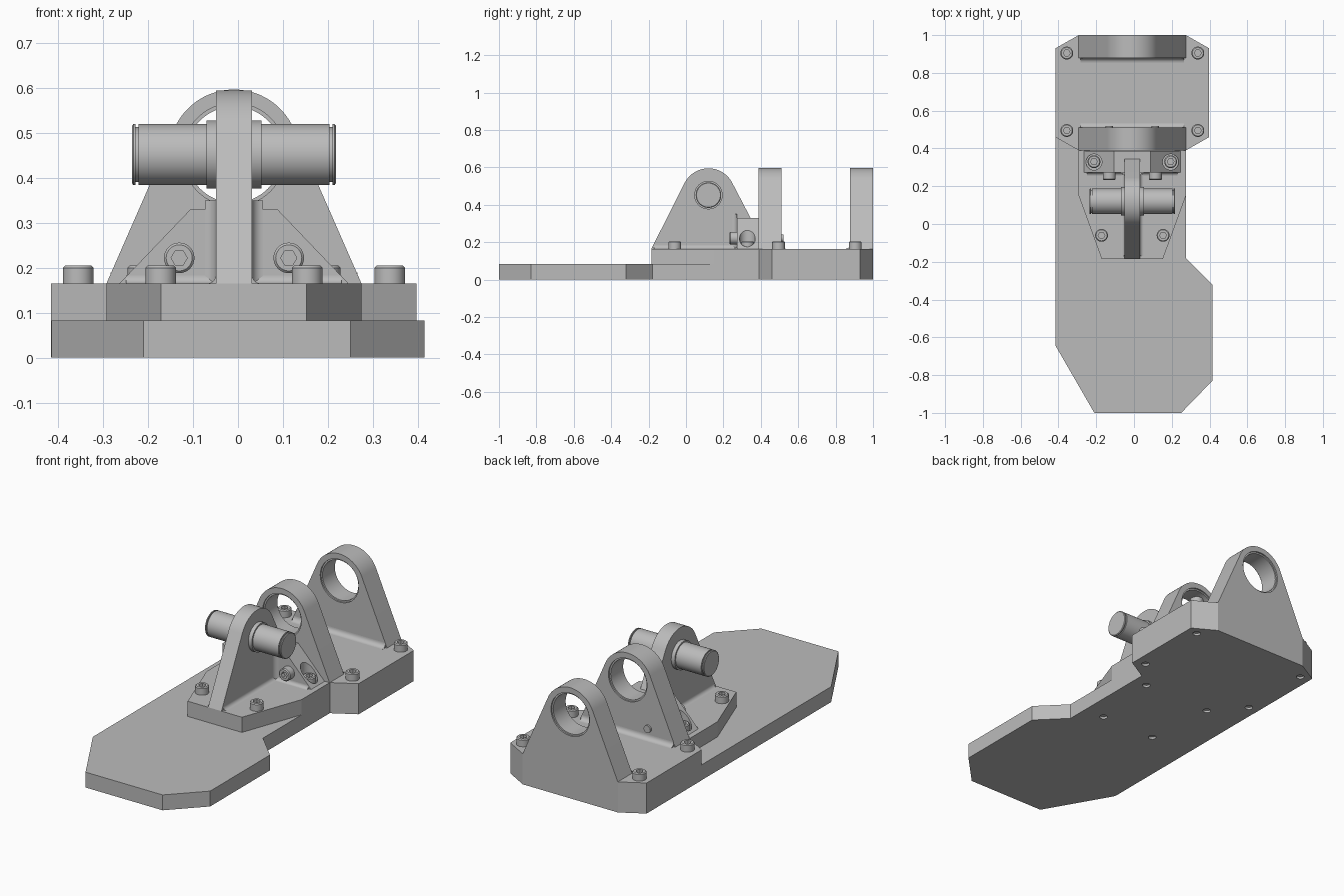
import bpy, bmesh, math
from mathutils import Matrix

old = bpy.data.objects.get("Cube")
if old:
    bpy.data.objects.remove(old, do_unlink=True)

grey = bpy.data.materials.new("machined_grey")
grey.use_nodes = True
grey.diffuse_color = (0.5, 0.5, 0.5, 1)
grey.node_tree.nodes["Principled BSDF"].inputs["Base Color"].default_value = (0.5, 0.5, 0.5, 1)

CX = -0.009                    # symmetry plane of the bracket stack
PLATE, TOP = 0.083, 0.165      # top of base plate, top of bracket bases
AXIS_Z, PIN_Y = 0.452, 0.12    # shared bore height, pin position


def finish(name, bm):
    bmesh.ops.recalc_face_normals(bm, faces=bm.faces)
    mesh = bpy.data.meshes.new(name)
    bm.to_mesh(mesh)
    bm.free()
    mesh.materials.append(grey)
    ob = bpy.data.objects.new(name, mesh)
    bpy.context.collection.objects.link(ob)
    return ob


def select(ob):
    bpy.ops.object.select_all(action="DESELECT")
    ob.select_set(True)
    bpy.context.view_layer.objects.active = ob


def smooth(ob):
    select(ob)
    bpy.ops.object.shade_smooth_by_angle(angle=math.radians(30))
    return ob


def prism(name, pts, axis, lo, hi):
    """Extrude a 2D outline along an axis."""
    place = {"X": lambda a, b, t: (t, a, b),
             "Y": lambda a, b, t: (a, t, b),
             "Z": lambda a, b, t: (a, b, t)}[axis]
    bm = bmesh.new()
    face = bm.faces.new([bm.verts.new(place(a, b, lo)) for a, b in pts])
    out = bmesh.ops.extrude_face_region(bm, geom=[face])
    verts = [v for v in out["geom"] if isinstance(v, bmesh.types.BMVert)]
    bmesh.ops.translate(bm, verts=verts, vec=place(0, 0, hi - lo))
    return finish(name, bm)


def lathe(name, profile, axis, loc, n=48, closed=False):
    """Revolve (radius, height) points about an axis through loc."""
    bm = bmesh.new()
    rings = [[bm.verts.new((r * math.cos(k * math.tau / n), r * math.sin(k * math.tau / n), h))
              for k in range(n)] for r, h in profile]
    pairs = list(zip(rings, rings[1:]))
    if closed:
        pairs.append((rings[-1], rings[0]))
    else:
        bm.faces.new(rings[0])
        bm.faces.new(rings[-1])
    for a, b in pairs:
        for k in range(n):
            bm.faces.new((a[k], a[(k + 1) % n], b[(k + 1) % n], b[k]))
    turn = {"X": Matrix.Rotation(math.pi / 2, 4, "Y"),
            "Y": Matrix.Rotation(-math.pi / 2, 4, "X"),
            "-Y": Matrix.Rotation(math.pi / 2, 4, "X"),
            "Z": Matrix()}[axis]
    bmesh.ops.transform(bm, matrix=Matrix.Translation(loc) @ turn, verts=bm.verts)
    return finish(name, bm)


def cut(ob, *cutters):
    select(ob)
    for c in cutters:
        mod = ob.modifiers.new("cut", "BOOLEAN")
        mod.operation, mod.solver, mod.object = "DIFFERENCE", "EXACT", c
        bpy.ops.object.modifier_apply(modifier=mod.name)
        bpy.data.objects.remove(c, do_unlink=True)
    return ob


def lug(cu, radius, left, right, foot=()):
    """Outline of an ear: flanks tangent to a round top."""
    def tangent(p, sign):
        du, dv = p[0] - cu, p[1] - AXIS_Z
        return math.atan2(dv, du) + sign * math.acos(radius / math.hypot(du, dv))
    a0, a1 = tangent(right, 1), tangent(left, -1) % math.tau
    arc = [(cu + radius * math.cos(a0 + (a1 - a0) * i / 32),
            AXIS_Z + radius * math.sin(a0 + (a1 - a0) * i / 32)) for i in range(33)]
    return [left, *foot, right, *arc]


def fillet(name, u, v, su, sv, r, axis, lo, hi):
    """Concave strip in an inside corner."""
    arc = [(u + su * r * (1 - math.sin(t)), v + sv * r * (1 - math.cos(t)))
           for t in [i * math.pi / 16 for i in range(9)]]
    return smooth(prism(name, [(u, v)] + arc, axis, lo, hi))


def screw(name, loc, axis="Z"):
    r, h, b = 0.034, 0.04, 0.005
    head = lathe(name, [(r, 0), (r, h - b), (r - b, h)], axis, loc, 32)
    depth = [(0.018, h - 0.022), (0.018, h + 0.01)]
    return smooth(cut(head, lathe("socket", depth, axis, loc, 6)))


def bottom_hole(x, y):
    return lathe("hole", [(0.02, -0.02), (0.02, 0.012)], "Z", (x, y, 0), 24)


# screw positions
rear_screws = [(CX + s * 0.347, y) for s in (-1, 1) for y in (0.495, 0.905)]
pivot_screws = [(CX + s * dx, y) for s in (-1, 1) for dx, y in ((0.163, -0.06), (0.203, 0.33))]

# base plate
plate = prism("base_plate", [(-0.415, -0.645), (-0.21, -1), (0.25, -1), (0.415, -0.83),
              (0.415, -0.32), (0.275, -0.18), (0.275, 0.39), (-0.293, 0.39), (-0.415, 0.46)],
              "Z", 0, PLATE)
cut(plate, *[bottom_hole(x, y) for x, y in pivot_screws])

# rear bracket: chamfered block with two bored ears
half = [(0.284, 0.39), (0.407, 0.46), (0.407, 0.93), (0.284, 1)]
block = prism("rear_bracket_base", [(CX + x, y) for x, y in half] +
              [(CX - x, y) for x, y in reversed(half)], "Z", 0, TOP)
cut(block, *[bottom_hole(x, y) for x, y in rear_screws])
ear = lug(CX, 0.145, (CX - 0.284, TOP), (CX + 0.284, TOP))
for name, y0, y1 in (("front", 0.388, 0.51), ("back", 0.878, 1.0)):
    ob = prism(name + "_ear", ear, "Y", y0, y1)
    bore = lathe("bore", [(0.115, -0.1), (0.115, 0.3)], "Y", (CX, y0, AXIS_Z), 64)
    smooth(cut(ob, bore))
    w = y1 - y0
    smooth(lathe(name + "_ear_bush", [(0.116, 0.008), (0.107, 0.008), (0.107, w - 0.008),
                 (0.116, w - 0.008)], "Y", (CX, y0, AXIS_Z), 64, closed=True))
fillet("front_ear_fillet", 0.51, TOP, 1, 1, 0.025, "X", CX - 0.275, CX + 0.275)
fillet("back_ear_fillet", 0.878, TOP, -1, 1, 0.025, "X", CX - 0.275, CX + 0.275)

# pivot bracket: tapered foot, upright web and back flange
prism("pivot_foot", [(CX - 0.162, -0.185), (CX + 0.162, -0.185), (CX + 0.284, 0.15),
      (CX + 0.284, 0.39), (CX - 0.284, 0.39), (CX - 0.284, 0.15)], "Z", PLATE, TOP)
web = lug(PIN_Y, 0.143, (-0.185, TOP), (0.345, 0.33), [(0.387, TOP), (0.387, 0.33)])
smooth(prism("pivot_web", web, "X", CX - 0.04, CX + 0.04))
flange = prism("back_flange", [(CX - 0.255, TOP), (CX + 0.255, TOP), (CX + 0.097, 0.33),
               (CX - 0.097, 0.33)], "Y", 0.272, 0.387)
reliefs = [lathe("relief", [(0.042, TOP + 0.001), (0.042, 0.5)], "Z", (CX + s * 0.203, 0.328, 0))
           for s in (-1, 1)]
smooth(cut(flange, *reliefs))
for side, s in (("left", 1), ("right", -1)):
    x = CX + s * 0.04
    fillet(side + "_web_fillet", x, TOP, s, 1, 0.02, "Y", -0.17, 0.272)
    fillet(side + "_flange_fillet", x, 0.272, s, -1, 0.025, "Z", TOP, 0.35)
fillet("flange_foot_fillet", 0.272, TOP, -1, 1, 0.018, "X", CX - 0.24, CX + 0.24)

# pivot pin with ring grooves and collars
r, g, e = 0.068, 0.061, 0.227
pin = [(r - 0.004, -e), (r, -e + 0.003), (r, -e + 0.008), (g, -e + 0.008), (g, -e + 0.014),
       (r, -e + 0.014)]
smooth(lathe("pivot_pin", pin + [(a, -h) for a, h in reversed(pin)], "X",
             (CX, PIN_Y, AXIS_Z), 64))
smooth(lathe("pin_collar", [(0.076, -0.061), (0.076, 0.061)], "X", (CX, PIN_Y, AXIS_Z), 64))

# cap screws
for i, (x, y) in enumerate(rear_screws):
    screw(f"rear_screw_{i + 1}", (x, y, TOP))
for i, (x, y) in enumerate(pivot_screws):
    screw(f"pivot_screw_{i + 1}", (x, y, TOP))
for side, s in (("left", 1), ("right", -1)):
    x = CX + s * 0.122
    screw(side + "_flange_screw", (x, 0.272, 0.222), "-Y")
    smooth(lathe(side + "_flange_screw_tip", [(0.02, 0), (0.02, 0.015)], "Y", (x, 0.505, 0.222), 24))
